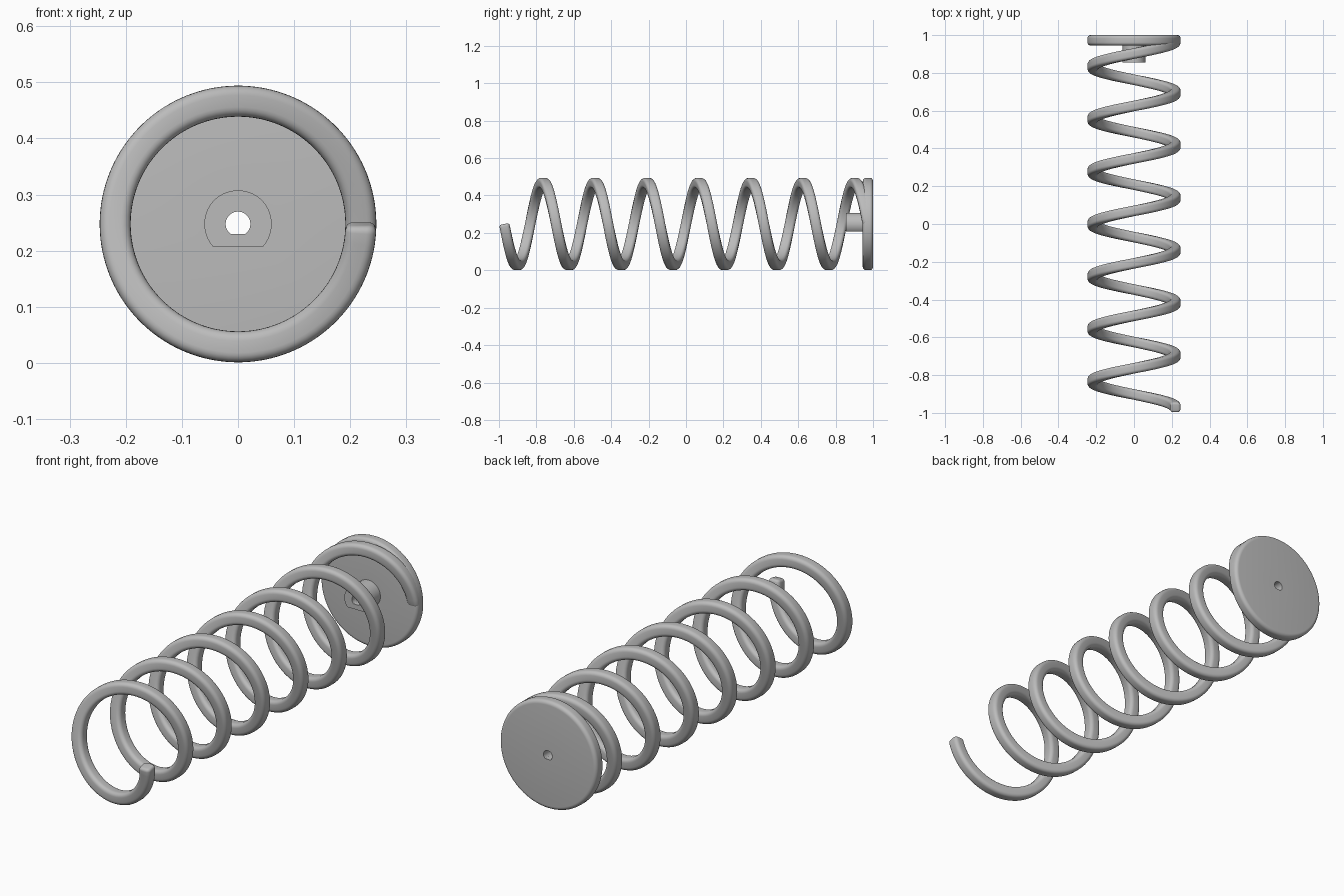
import bpy, bmesh
from math import sin, cos, pi, hypot, radians
from mathutils import Vector

cube = bpy.data.objects.get("Cube")
if cube:
    bpy.data.objects.remove(cube, do_unlink=True)

OUTER = 0.2465           # outside radius of coil and plate
AXIS_Z = OUTER + 0.001   # height of the long axis
HALF = 0.0275            # half thickness of the wire
FILLET = 0.017
COIL_R = OUTER - HALF
START_Y, END_Y, TURNS = -0.972, 0.972, 7

steel = bpy.data.materials.new("steel_grey")
steel.use_nodes = True
grey = (0.5, 0.5, 0.5, 1)
steel.diffuse_color = grey
steel.node_tree.nodes["Principled BSDF"].inputs["Base Color"].default_value = grey


def loft(name, rings, cap=False, closed=False):
    """Skin a list of equal-length point rings."""
    bm = bmesh.new()
    loops = [[bm.verts.new(p) for p in ring] for ring in rings]
    pairs = list(zip(loops, loops[1:]))
    if closed:
        pairs.append((loops[-1], loops[0]))
    for a, b in pairs:
        for i in range(len(a)):
            j = (i + 1) % len(a)
            bm.faces.new((a[i], a[j], b[j], b[i]))
    if cap:
        bm.faces.new(loops[0])
        bm.faces.new(loops[-1])
    bmesh.ops.recalc_face_normals(bm, faces=bm.faces)
    mesh = bpy.data.meshes.new(name)
    bm.to_mesh(mesh)
    bm.free()
    mesh.materials.append(steel)
    obj = bpy.data.objects.new(name, mesh)
    bpy.context.collection.objects.link(obj)
    bpy.ops.object.select_all(action='DESELECT')
    obj.select_set(True)
    bpy.context.view_layer.objects.active = obj
    bpy.ops.object.shade_smooth_by_angle(angle=radians(30))
    return obj


def rounded_square(inset):
    """Wire section with filleted corners."""
    r = max(FILLET - inset, 0.001)
    c = HALF - inset - r
    pts = []
    for k, (sx, sy) in enumerate(((1, 1), (-1, 1), (-1, -1), (1, -1))):
        for s in range(6):
            a = (k + s / 5) * pi / 2
            pts.append((sx * c + r * cos(a), sy * c + r * sin(a)))
    return pts


def coil_ring(angle, inset):
    """Wire section set square to the helix."""
    pitch = (END_Y - START_Y) / (TURNS * 2 * pi)
    radial = Vector((cos(angle), 0, -sin(angle)))
    tangent = Vector((-sin(angle) * COIL_R, pitch, -cos(angle) * COIL_R)).normalized()
    across = radial.cross(tangent)
    centre = Vector((0, START_Y + pitch * angle, AXIS_Z)) + radial * COIL_R
    return [centre + radial * u + across * v for u, v in rounded_square(inset)]


# Coil spring with softened wire ends
edge = 0.012
total = TURNS * 2 * pi
arc = [(edge * (1 - sin(a)) / COIL_R, edge * (1 - cos(a)))
       for a in (pi / 2 * i / 4 for i in range(5))]
start = [(back, inset) for back, inset in reversed(arc)]
start = [(edge * (1 - cos(a)) / COIL_R, edge * (1 - sin(a)))
         for a in (pi / 2 * i / 4 for i in range(5))]
steps = TURNS * 72
first, last = edge / COIL_R, total - edge / COIL_R
middle = [(first + (last - first) * i / steps, 0) for i in range(1, steps)]
end = [(total - t, inset) for t, inset in reversed(start)]
loft("coil_spring", [coil_ring(t, i) for t, i in start + middle + end], cap=True)


# End plate, boss and through hole, skinned as one solid of D-shaped rings
def d_ring(y, radius, flat=None, sides=180):
    pts = []
    for i in range(sides):
        a = 2 * pi * i / sides
        r = radius
        if flat and sin(a) < 0:
            r = min(radius, flat / -sin(a))
        pts.append((r * cos(a), y, AXIS_Z + r * sin(a)))
    return pts


BACK, FRONT, BOSS_FRONT = 1.0, 0.945, 0.855
hole = (0.022, 0.018)
boss = (0.06, 0.041)
rim = [d_ring(BACK - FILLET + FILLET * cos(a), OUTER - FILLET + FILLET * sin(a))
       for a in (pi / 2 * i / 6 for i in range(7))]
rim += [d_ring(FRONT + FILLET - FILLET * sin(a), OUTER - FILLET + FILLET * cos(a))
        for a in (pi / 2 * i / 6 for i in range(7))]
rings = [d_ring(BACK, *hole)] + rim
rings += [d_ring(FRONT, *boss), d_ring(BOSS_FRONT, *boss), d_ring(BOSS_FRONT, *hole)]
loft("end_plate_with_boss", rings, closed=True)
